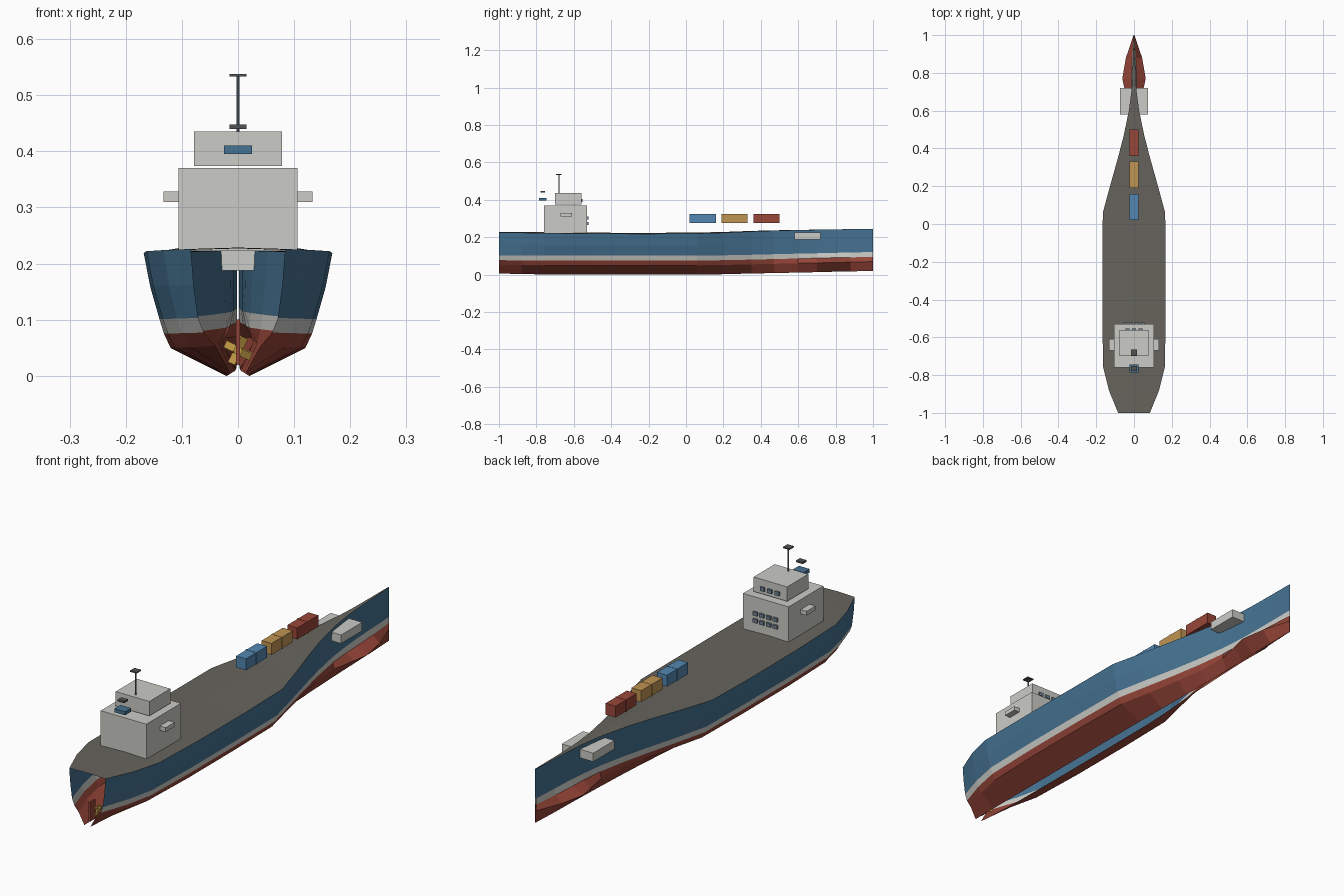
import bpy, bmesh, math
from mathutils import Matrix

if "Cube" in bpy.data.objects:
    bpy.data.objects.remove(bpy.data.objects["Cube"])


def srgb(r, g, b):
    f = lambda c: c / 12.92 if c <= 0.04045 else ((c + 0.055) / 1.055) ** 2.4
    return (f(r / 255), f(g / 255), f(b / 255), 1.0)


def material(name, *rgb):
    m = bpy.data.materials.new(name)
    m.diffuse_color = srgb(*rgb)
    m.use_nodes = True
    m.node_tree.nodes["Principled BSDF"].inputs["Base Color"].default_value = m.diffuse_color
    return m


RED = material("hull red", 152, 70, 57)
WHITE = material("off white", 203, 203, 198)
BLUE = material("hull blue", 70, 115, 147)
DECK = material("deck grey", 103, 100, 93)
CARGO_BLUE = material("cargo blue", 82, 135, 178)
CARGO_YELLOW = material("cargo yellow", 192, 148, 82)
DARK = material("dark grey", 84, 84, 84)
STEEL = material("steel blue grey", 112, 130, 145)
GOLD = material("brass", 196, 155, 70)


def finish(name, bm, *mats):
    me = bpy.data.meshes.new(name)
    bm.to_mesh(me)
    bm.free()
    ob = bpy.data.objects.new(name, me)
    bpy.context.collection.objects.link(ob)
    for m in mats:
        me.materials.append(m)
    return ob


def box(name, mat, x, y, z):
    """Box from (min, max) ranges."""
    bm = bmesh.new()
    bmesh.ops.create_cube(bm, size=1)
    for v in bm.verts:
        for k, (lo, hi) in enumerate((x, y, z)):
            v.co[k] = lo if v.co[k] < 0 else hi
    return finish(name, bm, mat)


def cylinder(name, mat, r, length, matrix, sides=8):
    bm = bmesh.new()
    bmesh.ops.create_cone(bm, cap_ends=True, segments=sides, radius1=r, radius2=r,
                          depth=length, matrix=matrix)
    return finish(name, bm, mat)


def mirror(ob):
    mod = ob.modifiers.new("mirror", 'MIRROR')
    mod.use_mirror_merge = False


# Hull stations: y, keel z, stripe z, sheer z, then half widths at
# keel, bilge, stripe bottom, stripe top, upper side, deck edge
STATIONS = [
    (-1.00, .006, .077, .226, .014, .040, .061, .071, .079, .084),
    (-0.88, .003, .076, .224, .018, .085, .100, .109, .123, .133),
    (-0.76, .001, .075, .222, .020, .112, .125, .134, .151, .163),
    (-0.50, .000, .075, .219, .021, .120, .132, .140, .156, .168),
    (-0.20, .000, .075, .218, .021, .120, .132, .140, .156, .168),
    (0.06, .000, .075, .220, .020, .116, .129, .137, .153, .165),
    (0.20, .002, .077, .224, .016, .085, .098, .106, .118, .127),
    (0.35, .006, .080, .231, .010, .055, .064, .070, .078, .085),
    (0.47, .008, .083, .235, .006, .034, .040, .044, .049, .054),
    (0.60, .011, .086, .238, .004, .027, .020, .022, .024, .027),
    (0.70, .013, .088, .240, .003, .047, .014, .012, .013, .014),
    (0.77, .015, .090, .241, .003, .062, .014, .008, .008, .009),
    (0.88, .017, .092, .243, .003, .043, .009, .005, .005, .005),
    (1.00, .020, .095, .245, .001, .002, .002, .002, .002, .002),
]


def build_hull():
    bm = bmesh.new()
    rows = []
    for y, zk, zs, zt, *w in STATIONS:
        zs2 = zs + .026
        zz = (zk, zk + (zs - zk) * .66, zs, zs2, zs2 + (zt - zs2) * .48, zt)
        rows.append([bm.verts.new((x, y, z)) for x, z in zip(w, zz)])
    for a, b in zip(rows, rows[1:]):
        for j in range(5):
            f = bm.faces.new((a[j], b[j], b[j + 1], a[j + 1]))
            f.material_index = (0, 0, 1, 2, 2)[j]
    mirror(finish("hull_side", bm, RED, WHITE, BLUE))


def build_deck():
    bm = bmesh.new()
    rows = []
    for s in STATIONS:
        y, zt, w = s[0], s[3], s[-1]
        rows.append((bm.verts.new((w, y, zt)), bm.verts.new((0, y, zt + w * .03))))
    for a, b in zip(rows, rows[1:]):
        bm.faces.new((a[0], b[0], b[1], a[1]))
    mirror(finish("deck", bm, DECK))


build_hull()
build_deck()

# Superstructure
box("deckhouse", WHITE, (-.106, .106), (-.76, -.53), (.222, .37))
box("bridge", WHITE, (-.078, .078), (-.70, -.56), (.374, .435))
for side, label in ((1, "right"), (-1, "left")):
    box("bridge_wing_" + label, WHITE, sorted((side * .104, side * .133)),
        (-.67, -.61), (.31, .328))

# Windows on the forward faces
for row, z in enumerate((.272, .302)):
    for i in range(4):
        x = (i - 1.5) * .031
        box(f"house_window_{row}_{i}", STEEL, (x - .010, x + .010),
            (-.531, -.522), (z - .008, z + .008))
for i in range(3):
    x = (i - 1) * .034
    box(f"bridge_window_{i}", STEEL, (x - .010, x + .010),
        (-.561, -.553), (.389, .405))

# Funnel block and cap
box("funnel", BLUE, (-.025, .025), (-.785, -.745), (.395, .41))
box("funnel_cap", DARK, (-.015, .015), (-.777, -.753), (.440, .448))

# Mast
cylinder("mast", STEEL, .003, .10, Matrix.Translation((0, -.68, .485)))
box("mast_top", DARK, (-.015, .015), (-.695, -.665), (.533, .538))

# Containers, each with a slim rib around it
for name, mat, y in (("blue", CARGO_BLUE, .02), ("yellow", CARGO_YELLOW, .19),
                     ("red", RED, .36)):
    box("container_" + name, mat, (-.023, .023), (y, y + .14), (.276, .324))
    box("container_rib_" + name, mat, (-.025, .025), (y + .067, y + .073), (.275, .325))

# Crossbeam through the bow
box("bow_crossbeam", WHITE, (-.073, .073), (.58, .72), (.188, .224))

# Rudder, shaft and propeller under the open stern
box("rudder", RED, (-.004, .004), (-.985, -.950), (.02, .10))
turn = Matrix.Rotation(math.pi / 2, 4, 'X')
cylinder("propeller_hub", GOLD, .008, .02, Matrix.Translation((0, -.93, .045)) @ turn)
cylinder("propeller_shaft", STEEL, .003, .14, Matrix.Translation((0, -.86, .045)) @ turn)
for i in range(4):
    ang = math.radians(25 + 90 * i)
    bm = bmesh.new()
    bmesh.ops.create_cube(bm, size=1, matrix=Matrix.Translation((0, -.93, .045))
                          @ Matrix.Rotation(ang, 4, 'Y')
                          @ Matrix.Translation((.016, 0, 0))
                          @ Matrix.Rotation(.6, 4, 'X')
                          @ Matrix.Diagonal((.02, .004, .016, 1)))
    finish(f"propeller_blade_{i}", bm, GOLD)
